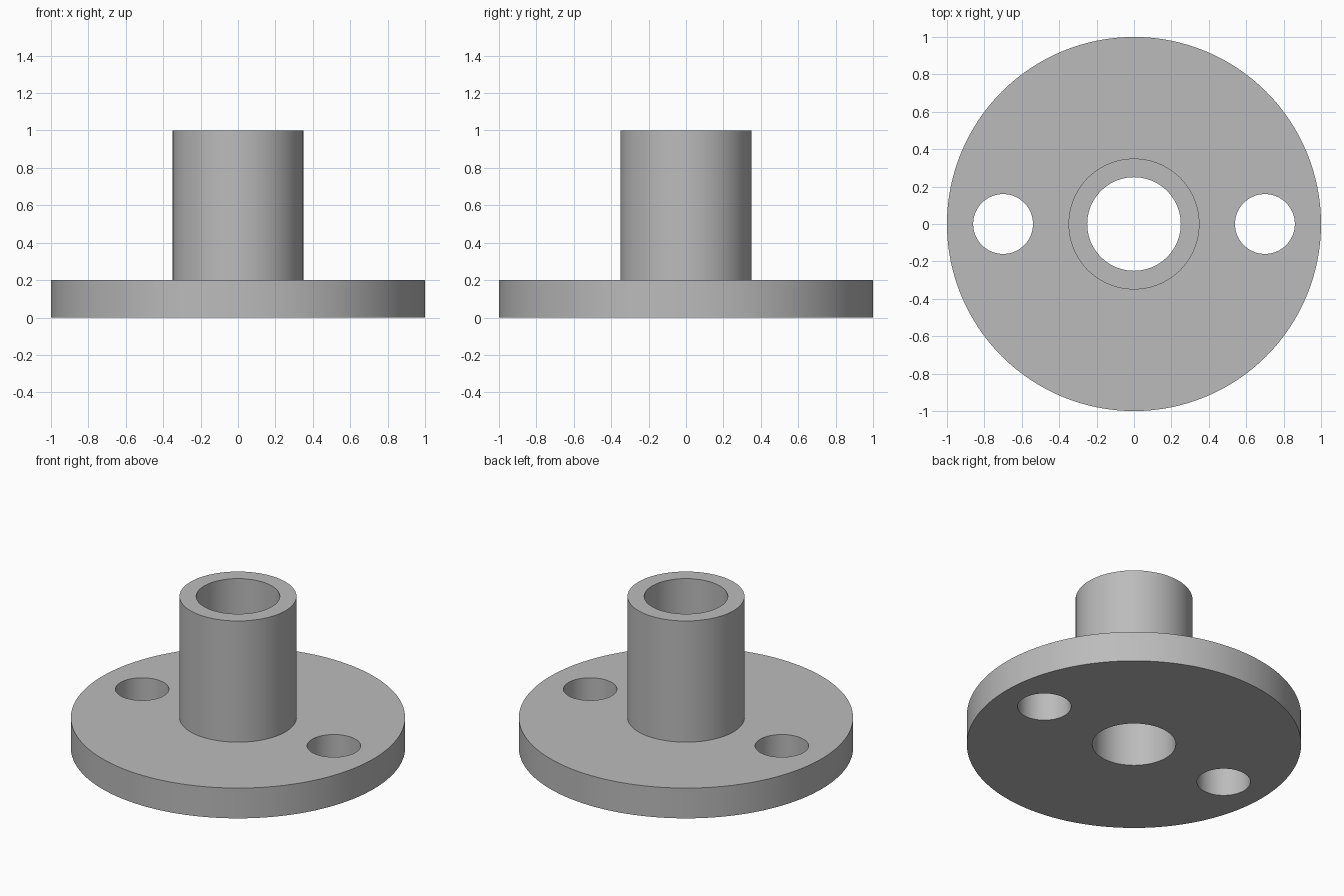
import bpy
import math

default_cube = bpy.data.objects.get("Cube")
if default_cube:
    bpy.data.objects.remove(default_cube, do_unlink=True)

# Single plain metal colour
metal = bpy.data.materials.new("grey metal")
metal.use_nodes = True
GREY = (0.5, 0.5, 0.5, 1)
metal.diffuse_color = GREY
metal.node_tree.nodes["Principled BSDF"].inputs["Base Color"].default_value = GREY


def cylinder(name, radius, bottom, top, x=0, sides=128):
    bpy.ops.mesh.primitive_cylinder_add(
        vertices=sides, radius=radius, depth=top - bottom,
        location=(x, 0, (top + bottom) / 2))
    obj = bpy.context.object
    obj.name = obj.data.name = name
    obj.data.materials.append(metal)
    return obj


def combine(target, tool, operation):
    mod = target.modifiers.new(tool.name, 'BOOLEAN')
    mod.operation = operation
    mod.solver = 'EXACT'
    mod.object = tool
    bpy.context.view_layer.objects.active = target
    bpy.ops.object.modifier_apply(modifier=mod.name)
    bpy.data.objects.remove(tool, do_unlink=True)


# Round base plate with the hub fused into it
flange = cylinder("flanged_hub", 1, 0, 0.2)
combine(flange, cylinder("hub", 0.35, 0.1, 1), 'UNION')

# Bore through the hub and the two bolt holes
combine(flange, cylinder("bore", 0.25, -0.5, 1.5), 'DIFFERENCE')
for side in (-1, 1):
    combine(flange, cylinder("bolt_hole", 0.16, -0.5, 0.5, 0.7 * side, 64), 'DIFFERENCE')

# Smooth walls, crisp rims
bpy.ops.object.select_all(action='DESELECT')
flange.select_set(True)
bpy.context.view_layer.objects.active = flange
bpy.ops.object.shade_smooth_by_angle(angle=math.radians(30))
